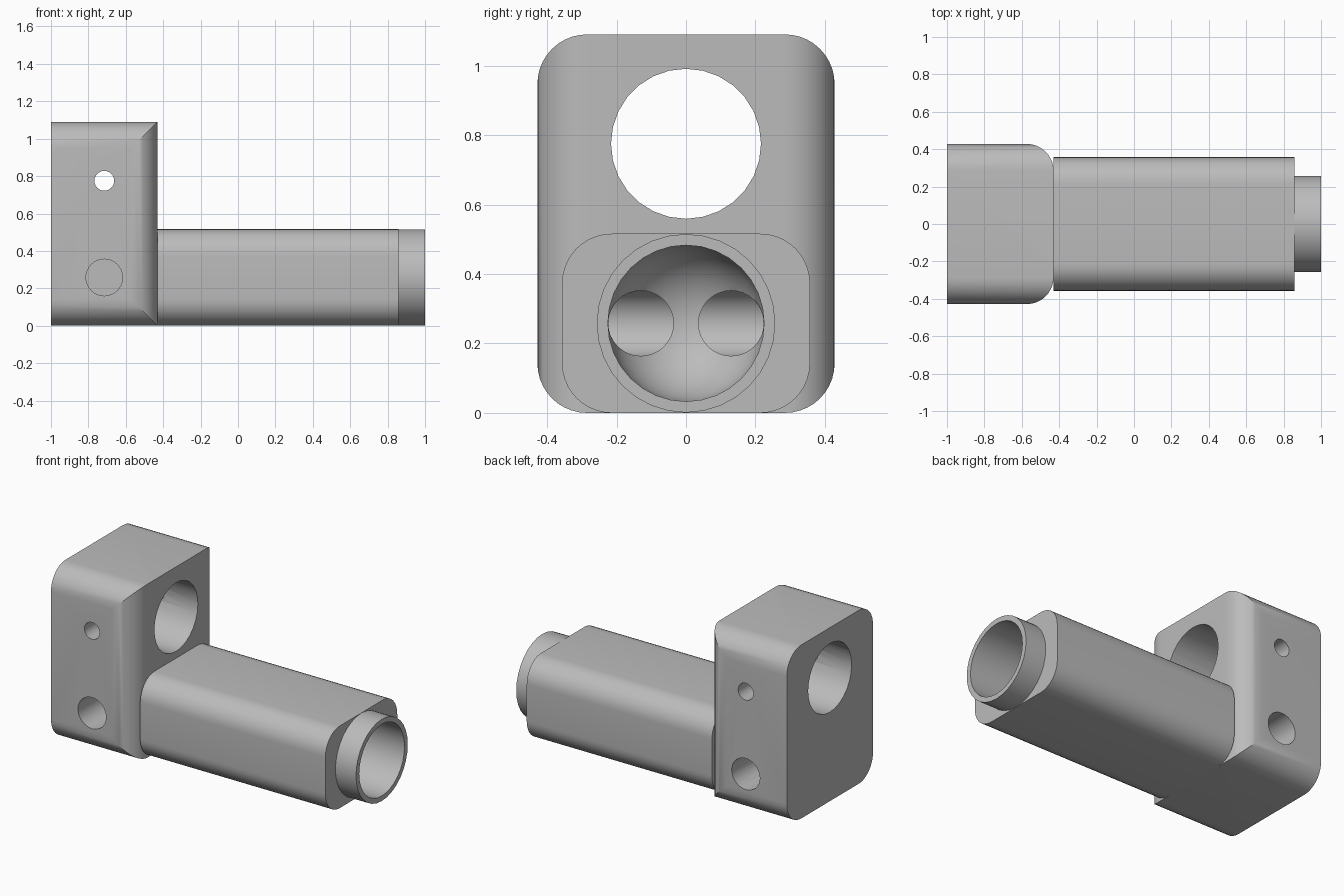
import bpy, bmesh, math
from mathutils import Matrix, Vector

cube = bpy.data.objects.get("Cube")
if cube:
    bpy.data.objects.remove(cube, do_unlink=True)

grey = bpy.data.materials.new("plain grey")
grey.use_nodes = True
colour = (0.5, 0.5, 0.5, 1)
grey.diffuse_color = colour
grey.node_tree.nodes["Principled BSDF"].inputs["Base Color"].default_value = colour

ROUND = 0.143      # corner radius of block and arm
PORT_Z = 0.258     # height of the lower axis
HOLE_Z = 0.775     # height of the upper axis
CROSS_X = -0.715   # position of the side holes


def make(name, bm):
    bmesh.ops.recalc_face_normals(bm, faces=bm.faces)
    mesh = bpy.data.meshes.new(name)
    bm.to_mesh(mesh)
    bm.free()
    mesh.materials.append(grey)
    ob = bpy.data.objects.new(name, mesh)
    bpy.context.collection.objects.link(ob)
    return ob


def rounded_box(name, low, high, keep):
    """Box whose edges passing the keep test (direction, centre) are rounded."""
    low, high = Vector(low), Vector(high)
    bm = bmesh.new()
    bmesh.ops.create_cube(bm, size=1)
    for v in bm.verts:
        v.co = Vector([(a + b) / 2 + c * (b - a) for a, b, c in zip(low, high, v.co)])
    edges = [e for e in bm.edges
             if keep((e.verts[0].co - e.verts[1].co).normalized(),
                     (e.verts[0].co + e.verts[1].co) / 2)]
    bmesh.ops.bevel(bm, geom=edges, offset=ROUND, segments=10, profile=0.5,
                    affect='EDGES', clamp_overlap=True)
    return make(name, bm)


def rod(name, axis, start, end, radius, sides=24):
    """Cylinder along x or y between two points."""
    start, end = Vector(start), Vector(end)
    bm = bmesh.new()
    turn = Matrix.Rotation(math.pi / 2, 4, 'Y' if axis == 'x' else 'X')
    bmesh.ops.create_cone(bm, cap_ends=True, segments=sides, radius1=radius,
                          radius2=radius, depth=(end - start).length,
                          matrix=Matrix.Translation((start + end) / 2) @ turn)
    return make(name, bm)


def domed_rod(name, tip, end, radius, sides=32):
    """Cylinder along x with a hemispherical end."""
    bm = bmesh.new()
    points = [(tip + radius * (1 - math.cos(a)), radius * math.sin(a))
              for a in (math.pi / 2 * i / 10 for i in range(11))]
    points += [(end, radius), (end, 0)]
    verts = [bm.verts.new((x, r, PORT_Z)) for x, r in points]
    edges = [bm.edges.new(pair) for pair in zip(verts, verts[1:])]
    bmesh.ops.spin(bm, geom=verts + edges, cent=(0, 0, PORT_Z), axis=(1, 0, 0),
                   angle=2 * math.pi, steps=sides)
    bmesh.ops.remove_doubles(bm, verts=bm.verts, dist=0.0001)
    return make(name, bm)


def combine(ob, tool, operation='DIFFERENCE'):
    mod = ob.modifiers.new("cut", 'BOOLEAN')
    mod.operation, mod.object, mod.solver = operation, tool, 'EXACT'
    bpy.context.view_layer.objects.active = ob
    bpy.ops.object.modifier_apply(modifier=mod.name)
    bpy.data.objects.remove(tool, do_unlink=True)


# Upright block: rounded along x, crossed with rounded inner vertical corners
block = rounded_box("upright_block", (-1, -0.428, 0), (-0.43, 0.428, 1.09),
                    lambda d, c: abs(d.x) > 0.9)
combine(block, rounded_box("corner_shape", (-1.2, -0.428, -0.2), (-0.43, 0.428, 1.3),
                           lambda d, c: abs(d.z) > 0.9 and c.x > -0.5), 'INTERSECT')

# Arm and its end collar
arm = rounded_box("arm", (-0.43, -0.357, 0), (0.857, 0.357, 0.516),
                  lambda d, c: abs(d.x) > 0.9)
collar = rod("collar", 'x', (0.8, 0, PORT_Z), (1, 0, PORT_Z), 0.257, 32)
combine(arm, collar, 'UNION')
combine(arm, domed_rod("bore", -0.40, 1.1, 0.225))

# Large through hole and small cross pin hole in the block
combine(block, rod("main_hole", 'x', (-1.2, 0, HOLE_Z), (-0.2, 0, HOLE_Z), 0.216, 28))
combine(block, rod("pin_hole", 'y', (CROSS_X, -0.6, HOLE_Z), (CROSS_X, 0.6, HOLE_Z), 0.053))

# Pair of elbow ports: blind side holes meeting bores from the arm
for side in (-1, 1):
    combine(block, rod("side_port", 'y', (CROSS_X, side * 0.035, PORT_Z),
                       (CROSS_X, side * 0.6, PORT_Z), 0.098, 32))
    for part in (block, arm):
        combine(part, rod("inner_port", 'x', (CROSS_X, side * 0.13, PORT_Z),
                          (-0.18, side * 0.13, PORT_Z), 0.094, 32))

# Smooth rounds, sharp edges
for ob in (block, arm):
    bpy.ops.object.select_all(action='DESELECT')
    ob.select_set(True)
    bpy.context.view_layer.objects.active = ob
    bpy.ops.object.shade_smooth_by_angle(angle=math.radians(30))
